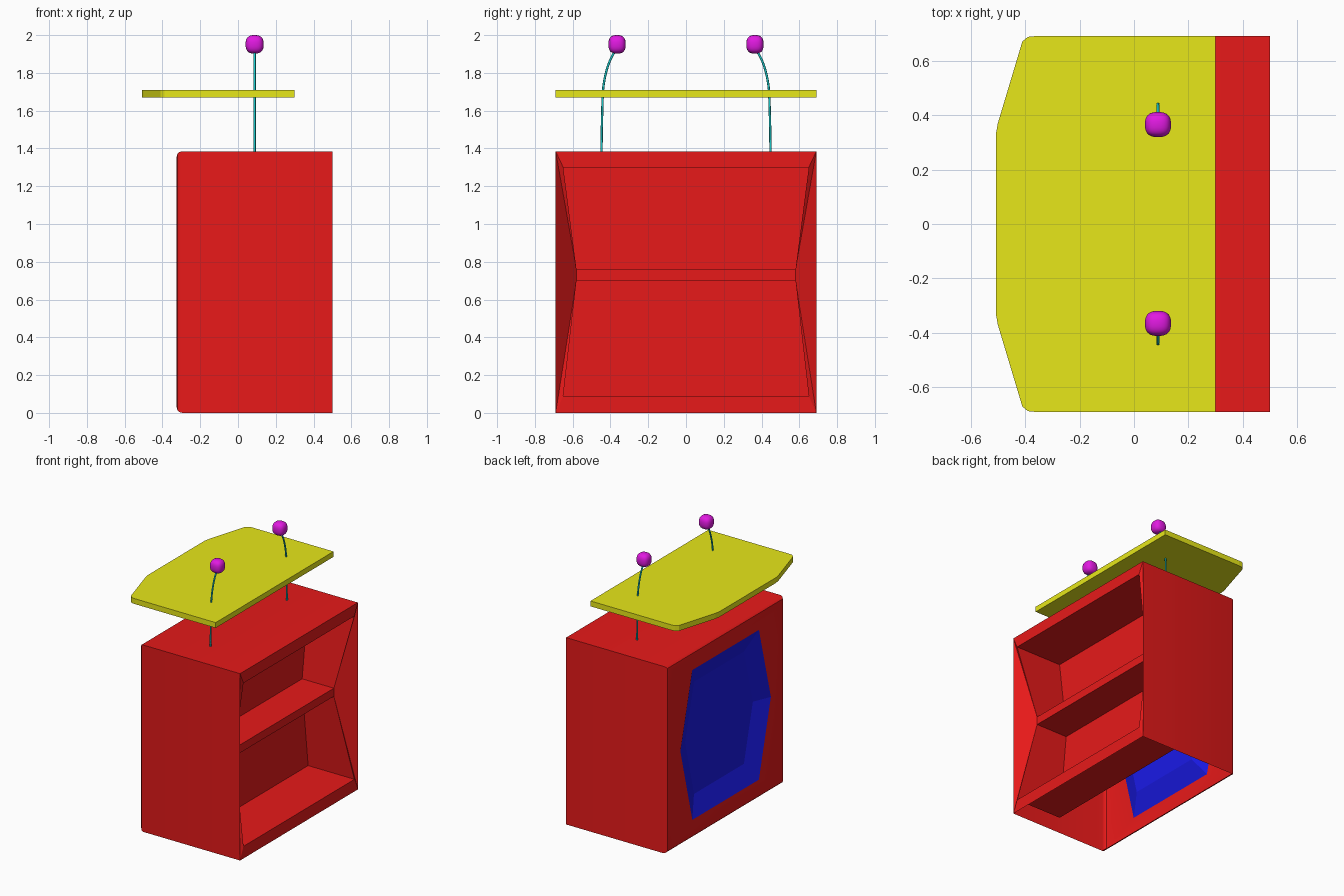
import bpy, bmesh
from mathutils import Vector

if "Cube" in bpy.data.objects:
    bpy.data.objects.remove(bpy.data.objects["Cube"])


def mat(name, rgb):
    m = bpy.data.materials.new(name)
    m.diffuse_color = (*rgb, 1)
    m.use_nodes = True
    m.node_tree.nodes["Principled BSDF"].inputs["Base Color"].default_value = m.diffuse_color
    return m


RED, BLUE = mat("red", (0.8, 0.01, 0.01)), mat("blue", (0.01, 0.01, 0.8))
YELLOW, TEAL = mat("yellow", (0.8, 0.8, 0.01)), mat("teal", (0.01, 0.6, 0.6))
MAGENTA = mat("magenta", (0.75, 0.01, 0.75))


def finish(name, bm, material, smooth=False):
    me = bpy.data.meshes.new(name)
    bm.to_mesh(me)
    bm.free()
    ob = bpy.data.objects.new(name, me)
    bpy.context.collection.objects.link(ob)
    me.materials.append(material)
    if smooth:
        bpy.context.view_layer.objects.active = ob
        ob.select_set(True)
        bpy.ops.object.shade_smooth_by_angle()
        ob.select_set(False)
    return ob


X0, X1, W, H = -0.325, 0.5, 0.69, 1.385
BACK = 0.12


def hexagon(x, s=1.0):
    pts = [(0.39, 0.14), (0.53, 0.70), (0.39, 1.25), (-0.39, 1.25), (-0.53, 0.70), (-0.39, 0.14)]
    return [(x, y * s, 0.70 + (z - 0.70) * s) for y, z in pts]


# body shell: box rounded along the panel side, open below and at the shelves
bm = bmesh.new()
bmesh.ops.create_cube(bm, size=1)
for v in bm.verts:
    v.co = Vector((X1 if v.co.x > 0 else X0, 2 * W * v.co.y, H * (v.co.z + 0.5)))
edges = [e for e in bm.edges if all(v.co.x < 0 for v in e.verts)]
bmesh.ops.bevel(bm, geom=edges, offset=0.03, segments=3, profile=0.5, affect='EDGES')
bm.normal_update()
panel = min(bm.faces, key=lambda f: f.calc_center_median().x)
rim = list(panel.edges)
gone = [f for f in bm.faces if f.normal.z < -0.99 or f.normal.x > 0.99] + [panel]
bmesh.ops.delete(bm, geom=gone, context='FACES_ONLY')

# hexagonal hole in the panel side
hv = [bm.verts.new(p) for p in hexagon(X0)]
rim += [bm.edges.new((hv[i], hv[(i + 1) % 6])) for i in range(6)]
bmesh.ops.triangle_fill(bm, edges=rim, use_beauty=True)


# shelf front with pinched sides, and two compartments
def face(*pts):
    bm.faces.new([bm.verts.new(p) for p in pts])


def wide(x, y, z):
    return (x, -y, z), (x, y, z)


OT, OB = wide(X1, W, H), wide(X1, W, 0)
A, B = wide(X1, 0.65, 1.30), wide(0.38, 0.58, 0.76)
C, D = wide(0.38, 0.58, 0.70), wide(X1, 0.65, 0.09)
for hi, lo in ((OT, A), (B, C), (D, OB)):
    face(hi[0], lo[0], lo[1], hi[1])
for s in (0, 1):
    face(OT[s], A[s], B[s])
    face(OT[s], B[s], C[s], OB[s])
    face(OB[s], C[s], D[s])
for hi, lo in ((A, B), (C, D)):
    loop = [hi[0], hi[1], lo[1], lo[0]]
    deep = [(BACK, p[1], p[2]) for p in loop]
    for i in range(4):
        j = (i + 1) % 4
        face(loop[i], loop[j], deep[j], deep[i])
    face(*deep)
bmesh.ops.remove_doubles(bm, verts=bm.verts, dist=0.0005)
bmesh.ops.recalc_face_normals(bm, faces=bm.faces)
finish("cabinet_body", bm, RED, True)

# blue tapered recess
bm = bmesh.new()
outer = [bm.verts.new(p) for p in hexagon(X0)]
inner = [bm.verts.new(p) for p in hexagon(X0 + 0.055, 0.75)]
for i in range(6):
    j = (i + 1) % 6
    bm.faces.new((outer[i], outer[j], inner[j], inner[i]))
bm.faces.new(inner)
bmesh.ops.recalc_face_normals(bm, faces=bm.faces)
bm.normal_update()
if max(bm.faces, key=lambda f: f.calc_area()).normal.x > 0:
    bmesh.ops.reverse_faces(bm, faces=bm.faces)
finish("recessed_panel", bm, BLUE)

# floating desk top
bm = bmesh.new()
half = [(0.30, 0.69), (-0.36, 0.69), (-0.39, 0.687), (-0.41, 0.67), (-0.50, 0.37), (-0.507, 0.33)]
outline = half + [(x, -y) for x, y in reversed(half)]
base = bm.faces.new([bm.verts.new((x, y, 1.67)) for x, y in outline])
ext = bmesh.ops.extrude_face_region(bm, geom=[base], use_keep_orig=True)
bmesh.ops.translate(bm, vec=(0, 0, 0.04), verts=[v for v in ext["geom"] if isinstance(v, bmesh.types.BMVert)])
bmesh.ops.recalc_face_normals(bm, faces=bm.faces)
finish("desk_top", bm, YELLOW)

# two gooseneck microphones
for side, s in (("left", -1), ("right", 1)):
    cu = bpy.data.curves.new("stem_" + side, 'CURVE')
    cu.dimensions = '3D'
    cu.bevel_depth, cu.bevel_resolution, cu.use_fill_caps = 0.006, 2, True
    sp = cu.splines.new('BEZIER')
    path = [(0.447, 1.38), (0.441, 1.68), (0.37, 1.92)]
    sp.bezier_points.add(len(path) - 1)
    handles = [((0.447, 1.30), (0.447, 1.48)), ((0.444, 1.58), (0.438, 1.77)), ((0.41, 1.875), (0.35, 1.94))]
    for bp, (y, z), (a, b) in zip(sp.bezier_points, path, handles):
        bp.co = (0.088, s * y, z)
        bp.handle_left = (0.088, s * a[0], a[1])
        bp.handle_right = (0.088, s * b[0], b[1])
    cu.materials.append(TEAL)
    bpy.context.collection.objects.link(bpy.data.objects.new("microphone_stem_" + side, cu))

    # rounded-cube microphone head
    bm = bmesh.new()
    bmesh.ops.create_cube(bm, size=1)
    bmesh.ops.subdivide_edges(bm, edges=bm.edges, cuts=7, use_grid_fill=True)
    for v in bm.verts:
        n = sum(abs(c) ** 2.6 for c in v.co) ** (1 / 2.6)
        v.co = Vector((v.co.x * 0.048, v.co.y * 0.046, v.co.z * 0.049)) / n + Vector((0.088, s * 0.365, 1.951))
    finish("microphone_head_" + side, bm, MAGENTA, True)
